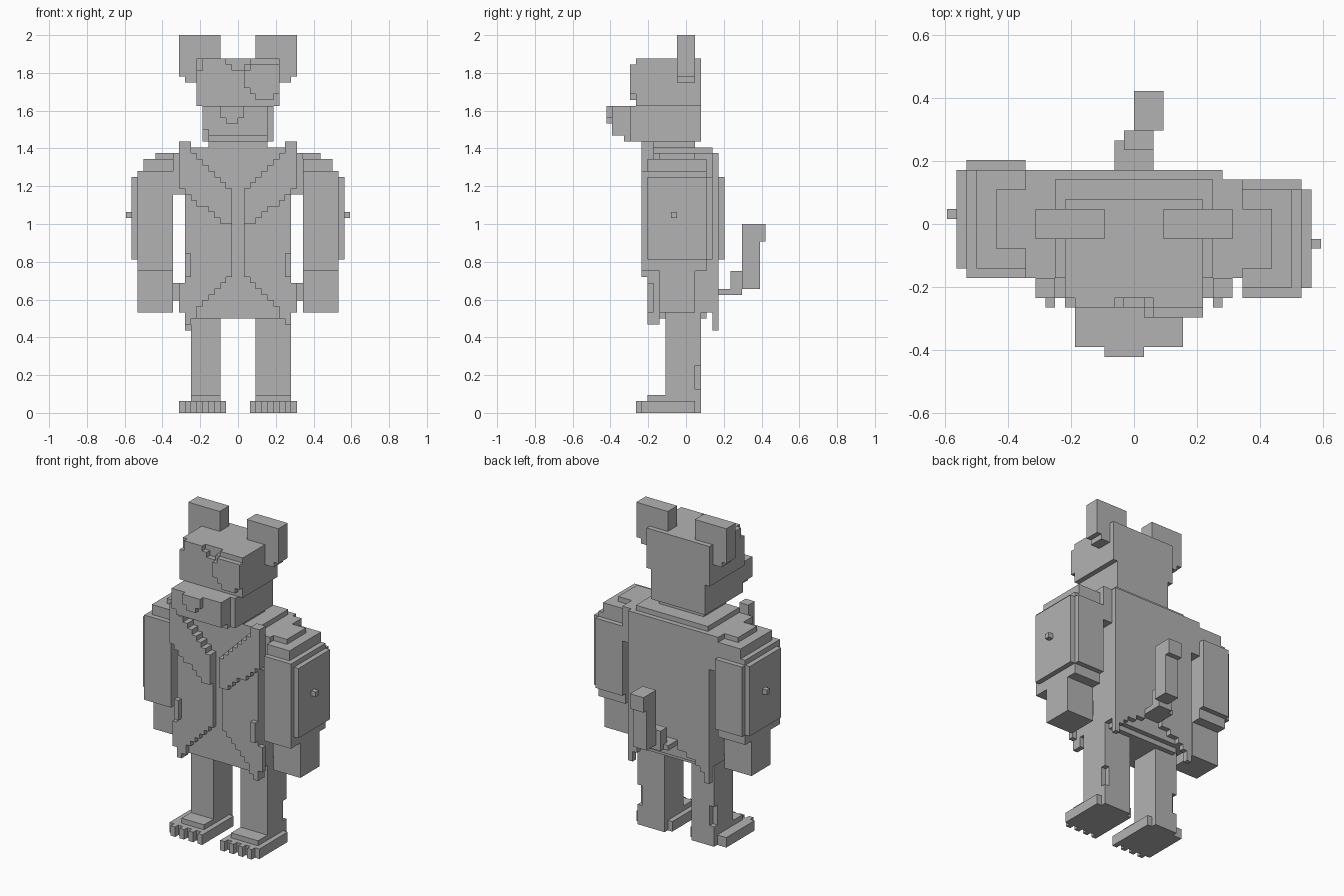
import bpy
import bmesh
from mathutils import Matrix, Vector

if "Cube" in bpy.data.objects:
    bpy.data.objects.remove(bpy.data.objects["Cube"])

VOXEL = 1 / 32
MID_Y = 13.5

grey = bpy.data.materials.new("plain grey")
grey.use_nodes = True
grey.diffuse_color = (0.45, 0.45, 0.45, 1)
grey.node_tree.nodes["Principled BSDF"].inputs["Base Color"].default_value = (0.45, 0.45, 0.45, 1)


def part(name, boxes):
    """One object out of blocks given as x, y, z ranges in voxels."""
    bm = bmesh.new()
    for x0, x1, y0, y1, z0, z1 in boxes:
        size = Vector((abs(x1 - x0), y1 - y0, z1 - z0)) * VOXEL
        centre = Vector(((x0 + x1) / 2, (y0 + y1) / 2 - MID_Y, (z0 + z1) / 2)) * VOXEL
        bmesh.ops.create_cube(bm, size=1, matrix=Matrix.Translation(centre) @ Matrix.Diagonal((*size, 1)))
    mesh = bpy.data.meshes.new(name)
    bm.to_mesh(mesh)
    bm.free()
    mesh.materials.append(grey)
    obj = bpy.data.objects.new(name, mesh)
    bpy.context.collection.objects.link(obj)


def flip(boxes, s, dy=0):
    """Mirror blocks to side s and shift them in depth."""
    return [(s * a, s * b, c + dy, d + dy, e, f) for a, b, c, d, e, f in boxes]


SIDES = (("left", 1), ("right", -1))

for side, s in SIDES:
    # Leg with a small notch on its outer back edge
    edge = 9 if s > 0 else 8
    part(side + "_leg", flip([
        (3, edge - 1, 10, 16, 0, 17),
        (edge - 1, edge, 10, 15, 0, 17),
        (edge - 1, edge, 15, 16, 0, 4),
        (edge - 1, edge, 15, 16, 8, 17),
    ], s))
    # Foot with four toes
    part(side + "_foot", flip(
        [(2, 10, 6, 15, 0, 2), (3, edge, 7, 10, 2, 3)]
        + [(x, x + 1, 5, 6, 0, 2) for x in range(2, 10, 2)], s))
    # Arm, the right one set further back
    dy = 0 if s > 0 else 2
    part(side + "_arm", flip([
        (11, 17, 6, 17, 24, 41),
        (11, 17, 17, 18, 26, 40),
        (17, 18, 7, 17, 26, 40),
        (11, 16, 7, 17, 41, 43),
        (11, 14, 9, 15, 43, 44),
        (18, 19, 11 + dy / 2, 12 + dy / 2, 33, 34),
    ], s, dy))
    part(side + "_hand", flip([(11, 17, 9, 15, 17, 24), (10, 11, 10, 14, 19, 22)], s, dy))
    # Ear
    part(side + "_ear", flip([(3, 10, 12, 15, 57, 64), (7, 9, 12, 15, 56, 57)], s))

# Body under the coat
part("torso", [
    (-9, 9, 8, 18, 17, 37),
    (-11, 11, 8, 18, 37, 44),
    (-8, 8, 8, 18, 44, 45),
    (-7, 8, 8, 17, 16, 17),
])

# Coat front: open in a V at the chest and below the waist
for side, s in SIDES:
    rows = []
    for z in range(17, 44):
        inner = max(1, z - 36, 24 - z)
        rows.append((inner, 10 if z > 37 or z < 22 else 9, 7, 8, z, z + 1))
    rows += [(7, 8, 7, 8, 16, 17), (8, 9, 7, 9, 15, 17), (8, 9, 6, 7, 23, 27)]
    part(side + "_coat_front", flip(rows, s))
    # Lapel stepping along the chest opening
    lapel = [(max(1, z - 36), min(10, 3 + round((z - 32) * 1.2)), 6, 7, z, z + 1)
             for z in range(32, 44)]
    part(side + "_lapel", flip(lapel + [(8, 10, 6, 8, 43, 46)], s))

# Coat back with a stepped hem
hem = [(8, 14), (8, 15), (7, 16), (6, 17), (4, 18), (2, 19)]
part("coat_back", [(-9, 9, 18, 19, 20, 37), (-11, 9, 18, 19, 37, 44)]
     + [(s * inner, s * 9, 18, 19, z, z + 1) for inner, z in hem for s in (1, -1)])

# Tail bent upwards
part("tail", [
    (-2, 2, 19, 22, 20, 21),
    (-1, 2, 21, 23, 20, 24),
    (0, 3, 23, 26, 21, 32),
    (0, 3, 26, 27, 29, 32),
])

# Head, with a dip in the brow
part("neck", [(-5, 5, 8, 15, 44, 46)])
part("head", [
    (-6, 6, 4, 16, 46, 52),
    (-7, 7, 6, 16, 52, 60),
    (-7, 7, 5, 6, 52, 58),
    (-6, -1, 5, 6, 58, 59),
    (1, 7, 5, 6, 58, 59),
    (-6, -2, 5, 6, 59, 60),
    (2, 7, 5, 6, 59, 60),
])
part("snout", [
    (-6, 5, 1, 4, 48, 52),
    (-5, 5, 1, 4, 47, 48),
    (-5, 5, 3, 4, 46, 47),
])
part("nose", [(-3, 1, 0, 1, 50, 52), (-2, 0, 0, 1, 49, 50)])

# Stepped round eye patch on one side
part("eye_patch", [
    (1, 7, 4, 5, 55, 58),
    (2, 7, 4, 5, 54, 59),
    (3, 6, 4, 5, 53, 54),
])
